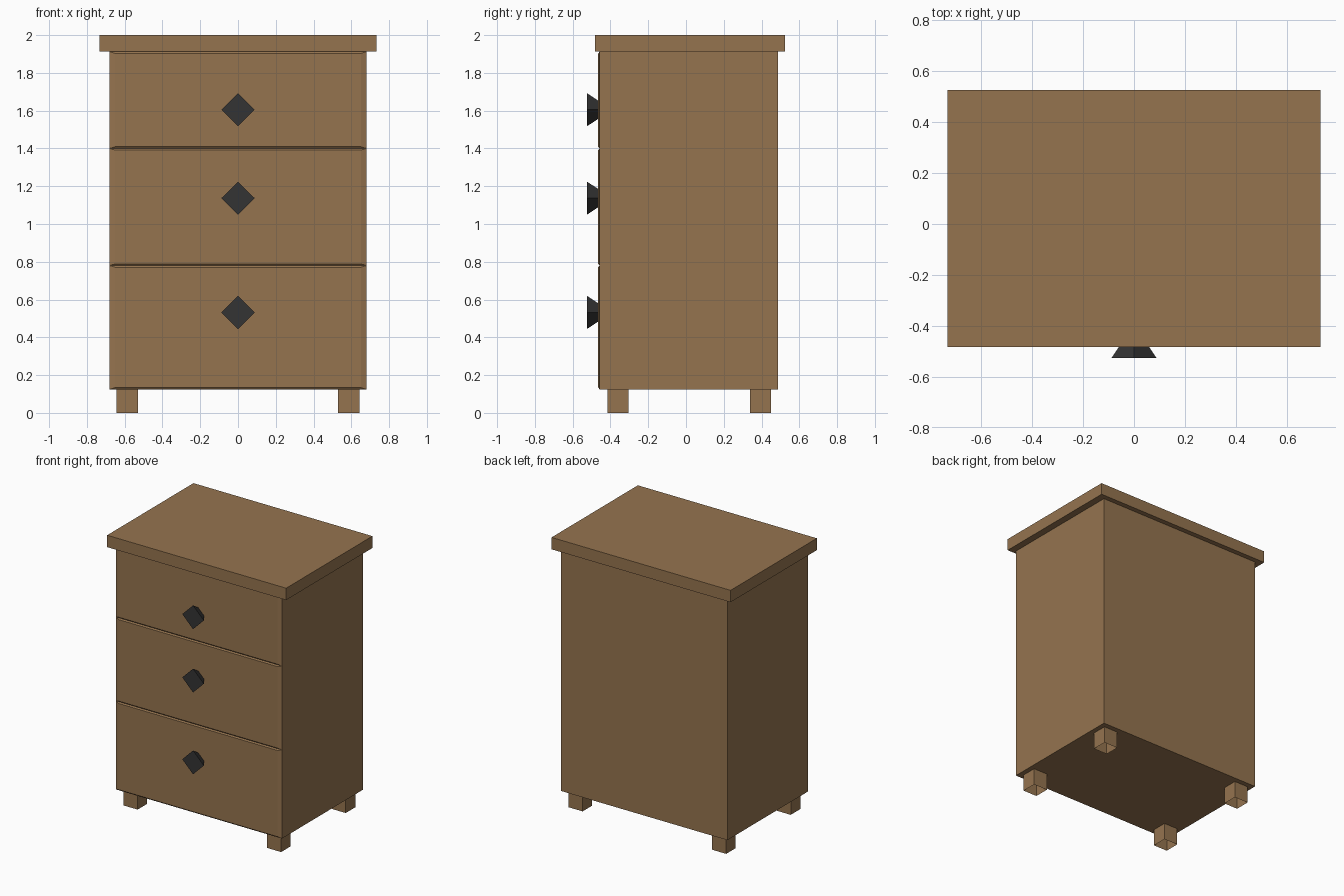
import bpy, bmesh, math

if "Cube" in bpy.data.objects:
    bpy.data.objects.remove(bpy.data.objects["Cube"])


def material(name, rgb):
    m = bpy.data.materials.new(name)
    m.diffuse_color = (*rgb, 1)
    m.use_nodes = True
    m.node_tree.nodes["Principled BSDF"].inputs["Base Color"].default_value = m.diffuse_color
    return m


wood = material("brown_wood", (0.30, 0.174, 0.078))
iron = material("dark_iron", (0.034, 0.034, 0.034))


def make(name, bm, mat):
    bmesh.ops.recalc_face_normals(bm, faces=bm.faces)
    mesh = bpy.data.meshes.new(name)
    bm.to_mesh(mesh)
    bm.free()
    mesh.materials.append(mat)
    ob = bpy.data.objects.new(name, mesh)
    bpy.context.collection.objects.link(ob)
    return ob


def box_bm(x0, x1, y0, y1, z0, z1):
    bm = bmesh.new()
    bmesh.ops.create_cube(bm, size=1)
    for v in bm.verts:
        v.co = (x1 if v.co.x > 0 else x0,
                y1 if v.co.y > 0 else y0,
                z1 if v.co.z > 0 else z0)
    return bm


# Cabinet body and overhanging top
make("cabinet_body", box_bm(-0.68, 0.68, -0.457, 0.488, 0.125, 1.912), wood)
make("cabinet_top", box_bm(-0.732, 0.732, -0.483, 0.525, 1.912, 2.0), wood)

# Drawer fronts with chamfered rims, each with a flared diamond knob
drawers = [("bottom", 0.125, 0.78, 0.532),
           ("middle", 0.78, 1.40, 1.137),
           ("upper", 1.40, 1.912, 1.605)]
for label, z0, z1, knob_z in drawers:
    bm = box_bm(-0.68, 0.68, -0.465, -0.457, z0, z1)
    for v in bm.verts:
        if v.co.y < -0.46:
            v.co.x -= math.copysign(0.03, v.co.x)
            v.co.z += 0.009 if v.co.z < (z0 + z1) / 2 else -0.009
    make(label + "_drawer_front", bm, wood)

    bm = bmesh.new()
    bmesh.ops.create_cone(bm, cap_ends=True, segments=4,
                          radius1=0.045, radius2=0.088, depth=0.065)
    knob = make(label + "_drawer_knob", bm, iron)
    knob.rotation_euler.x = math.pi / 2
    knob.location = (0, -0.4925, knob_z)

# Four hollow legs, open at the foot
for side, sx in (("left", -1), ("right", 1)):
    for end, y in (("front", -0.36), ("back", 0.395)):
        x = sx * 0.587
        bm = box_bm(x - 0.057, x + 0.057, y - 0.056, y + 0.056, 0, 0.125)
        bmesh.ops.recalc_face_normals(bm, faces=bm.faces)
        foot = [f for f in bm.faces if f.calc_center_median().z < 0.01]
        bmesh.ops.delete(bm, geom=foot, context='FACES')
        make(end + "_" + side + "_leg", bm, wood)
